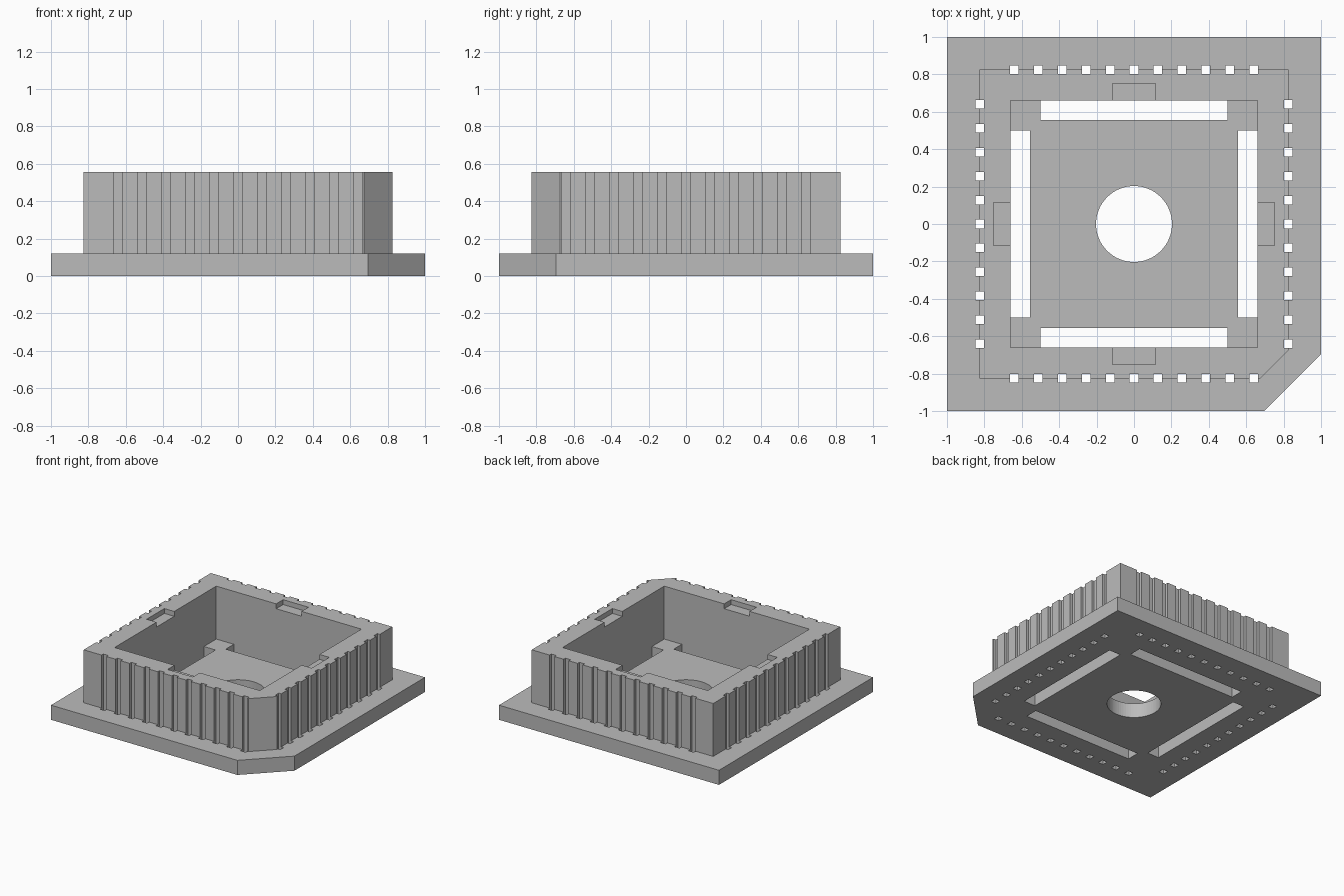
import bpy
import bmesh
from mathutils import Matrix, Vector

cube = bpy.data.objects.get("Cube")
if cube:
    bpy.data.objects.remove(cube, do_unlink=True)

BASE_TOP, WALL_TOP = 0.12, 0.555
OUTER, INNER = 0.825, 0.66
PITCH, PIN = 0.128, 0.046

grey = bpy.data.materials.new("plain grey")
grey.use_nodes = True
colour = (0.5, 0.5, 0.5, 1)
grey.diffuse_color = colour
grey.node_tree.nodes["Principled BSDF"].inputs["Base Color"].default_value = colour


def finish(bm, name, cutter=False):
    bmesh.ops.recalc_face_normals(bm, faces=bm.faces)
    mesh = bpy.data.meshes.new(name)
    bm.to_mesh(mesh)
    bm.free()
    mesh.materials.append(grey)
    obj = bpy.data.objects.new(name, mesh)
    bpy.context.collection.objects.link(obj)
    if cutter:
        obj.hide_render = True
        obj.hide_set(True)
        obj.display_type = 'WIRE'
    return obj


def add_box(bm, low, high, turn=0):
    """Box between two corners, turned by quarter turns about z."""
    low, high = Vector(low), Vector(high)
    size = Matrix.Diagonal((high - low).to_4d())
    spin = Matrix.Rotation(turn * 1.5707963268, 4, 'Z')
    bmesh.ops.create_cube(bm, size=1, matrix=spin @ Matrix.Translation((low + high) / 2) @ size)


def chamfered_slab(name, half, corner, z0, z1):
    """Square slab with its front left corner cut off."""
    bm = bmesh.new()
    outline = [(-half, -half), (corner, -half), (half, -corner), (half, half), (-half, half)]
    face = bm.faces.new([bm.verts.new((x, y, z0)) for x, y in outline])
    top = bmesh.ops.extrude_face_region(bm, geom=[face])["geom"]
    bmesh.ops.translate(bm, vec=(0, 0, z1 - z0),
                        verts=[v for v in top if isinstance(v, bmesh.types.BMVert)])
    return finish(bm, name)


def cut(obj, cutter):
    mod = obj.modifiers.new(cutter.name, 'BOOLEAN')
    mod.operation = 'DIFFERENCE'
    mod.solver = 'EXACT'
    mod.object = cutter


base = chamfered_slab("base_plate", 1, 0.695, 0, BASE_TOP)
wall = chamfered_slab("socket_wall", OUTER, 0.675, BASE_TOP, WALL_TOP)

# Pin channels: outside grooves that continue through the base
bm = bmesh.new()
for turn in range(4):
    for i in range(-5, 6):
        x = i * PITCH
        add_box(bm, (x - PIN / 2, OUTER - PIN / 2, -0.1),
                (x + PIN / 2, OUTER + PIN / 2, 0.7), turn)
pins = finish(bm, "pin_channel_cutter", True)
cut(base, pins)
cut(wall, pins)

# Four slots along the inner wall
bm = bmesh.new()
for turn in range(4):
    add_box(bm, (-0.5, 0.555, -0.1), (0.5, INNER, 0.2), turn)
cut(base, finish(bm, "floor_slot_cutter", True))

# Round centre hole
bm = bmesh.new()
bmesh.ops.create_cone(bm, cap_ends=True, segments=64, radius1=0.203, radius2=0.203, depth=1)
cut(base, finish(bm, "centre_hole_cutter", True))

# Open cavity
bm = bmesh.new()
add_box(bm, (-INNER, -INNER, 0), (INNER, INNER, 0.7))
cut(wall, finish(bm, "cavity_cutter", True))

# Shallow finger notches in the rim
bm = bmesh.new()
for turn in range(4):
    add_box(bm, (-0.115, 0.6, WALL_TOP - 0.04), (0.115, 0.75, 0.7), turn)
cut(wall, finish(bm, "rim_notch_cutter", True))

# Smooth the hole while keeping every corner sharp
bpy.ops.object.select_all(action='DESELECT')
for obj in (base, wall):
    obj.select_set(True)
bpy.context.view_layer.objects.active = base
bpy.ops.object.shade_smooth_by_angle()
